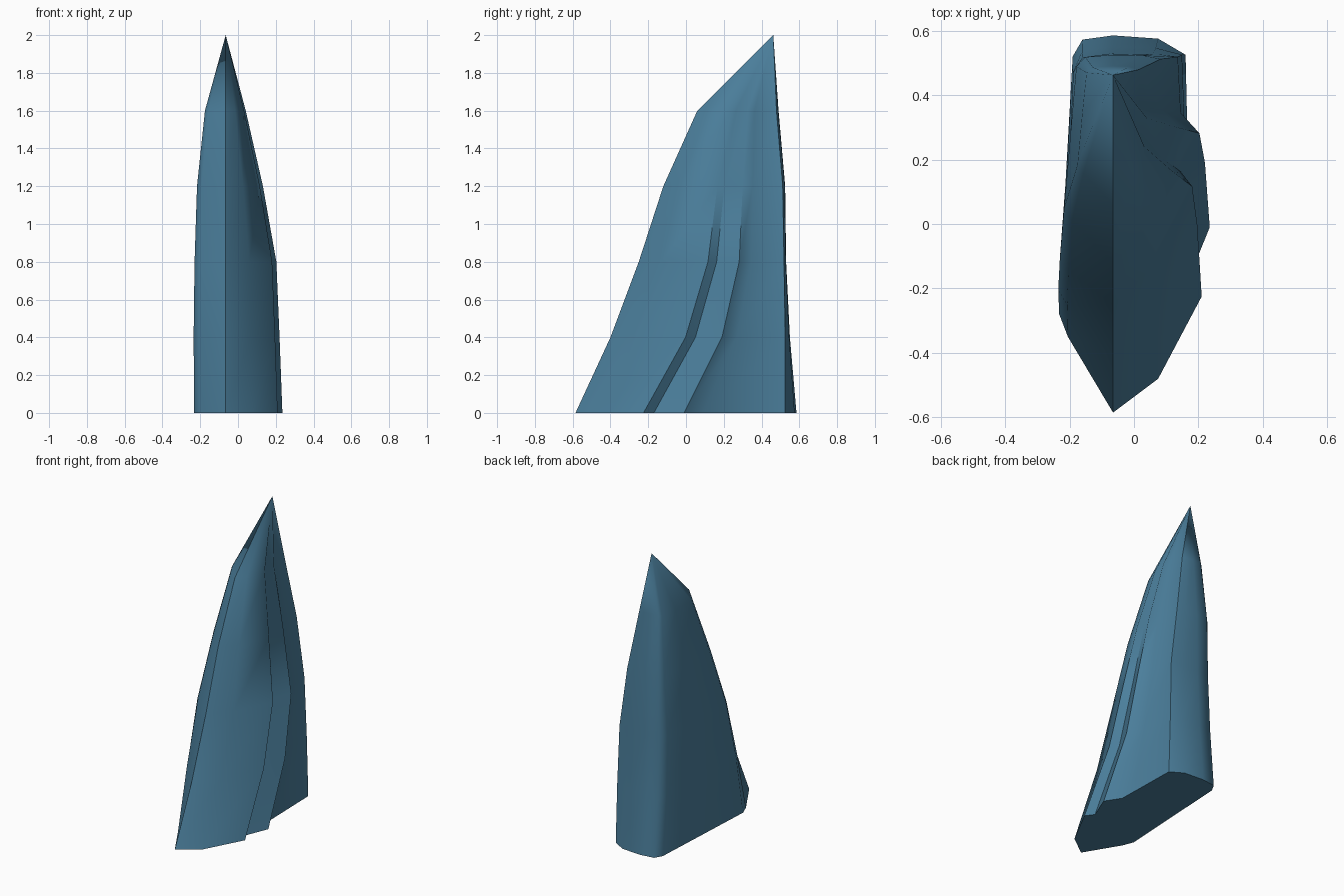
import bpy, bmesh

if "Cube" in bpy.data.objects:
    bpy.data.objects.remove(bpy.data.objects["Cube"])

CX = -0.065  # x of the ridge line and the tip

# Base outline: (x, y), counter-clockwise from the front point
base = [(-.065, -.585), (.075, -.48), (.21, -.225), (.17, -.17), (.235, -.01),
        (.17, .09), (.16, .525), (.075, .575), (-.065, .585), (-.16, .572),
        (-.19, .52), (-.21, .14), (-.232, -.28), (-.205, -.35)]

# Cross-sections: z, front y, back y, left width, right width, right drift, left drift
rings = [(0.0, -.585, .585, .167, .30, 0, 0),
         (0.4, -.40, .55, .17, .285, .13, -.07),
         (0.8, -.25, .53, .165, .268, .19, -.10),
         (1.2, -.12, .525, .152, .197, .16, 0),
         (1.6, .06, .49, .11, .106, .13, .04)]

# Rock spike: lofted rings ending in one tip
bm = bmesh.new()
loops = []
for z, y0, y1, left, right, drift_r, drift_l in rings:
    loop = []
    for x, y in base:
        t = (y + .585) / 1.17
        dx = x - CX
        t += (drift_r if dx > 0 else drift_l if dx < 0 else 0) * 4 * t * (1 - t)
        scale = right / .30 if dx > 0 else left / .167
        loop.append(bm.verts.new((CX + dx * scale, y0 + (y1 - y0) * t, z)))
    loops.append(loop)
n = len(base)
for a, b in zip(loops, loops[1:]):
    for i in range(n):
        j = (i + 1) % n
        bm.faces.new((a[i], a[j], b[j], b[i]))
tip = bm.verts.new((CX, .462, 2.0))
for i in range(n):
    bm.faces.new((loops[-1][i], loops[-1][(i + 1) % n], tip))
bm.faces.new(loops[0][::-1])
bmesh.ops.recalc_face_normals(bm, faces=bm.faces)

mesh = bpy.data.meshes.new("rock_spike")
bm.to_mesh(mesh)
bm.free()
spike = bpy.data.objects.new("rock_spike", mesh)
bpy.context.collection.objects.link(spike)

# Blue-grey stone
mat = bpy.data.materials.new("blue_stone")
mat.diffuse_color = (.07, .21, .33, 1)
mat.use_nodes = True
mat.node_tree.nodes["Principled BSDF"].inputs["Base Color"].default_value = mat.diffuse_color
mesh.materials.append(mat)

# Soft facets with sharp base edge
bpy.context.view_layer.objects.active = spike
spike.select_set(True)
bpy.ops.object.shade_smooth_by_angle(angle=1.05)
